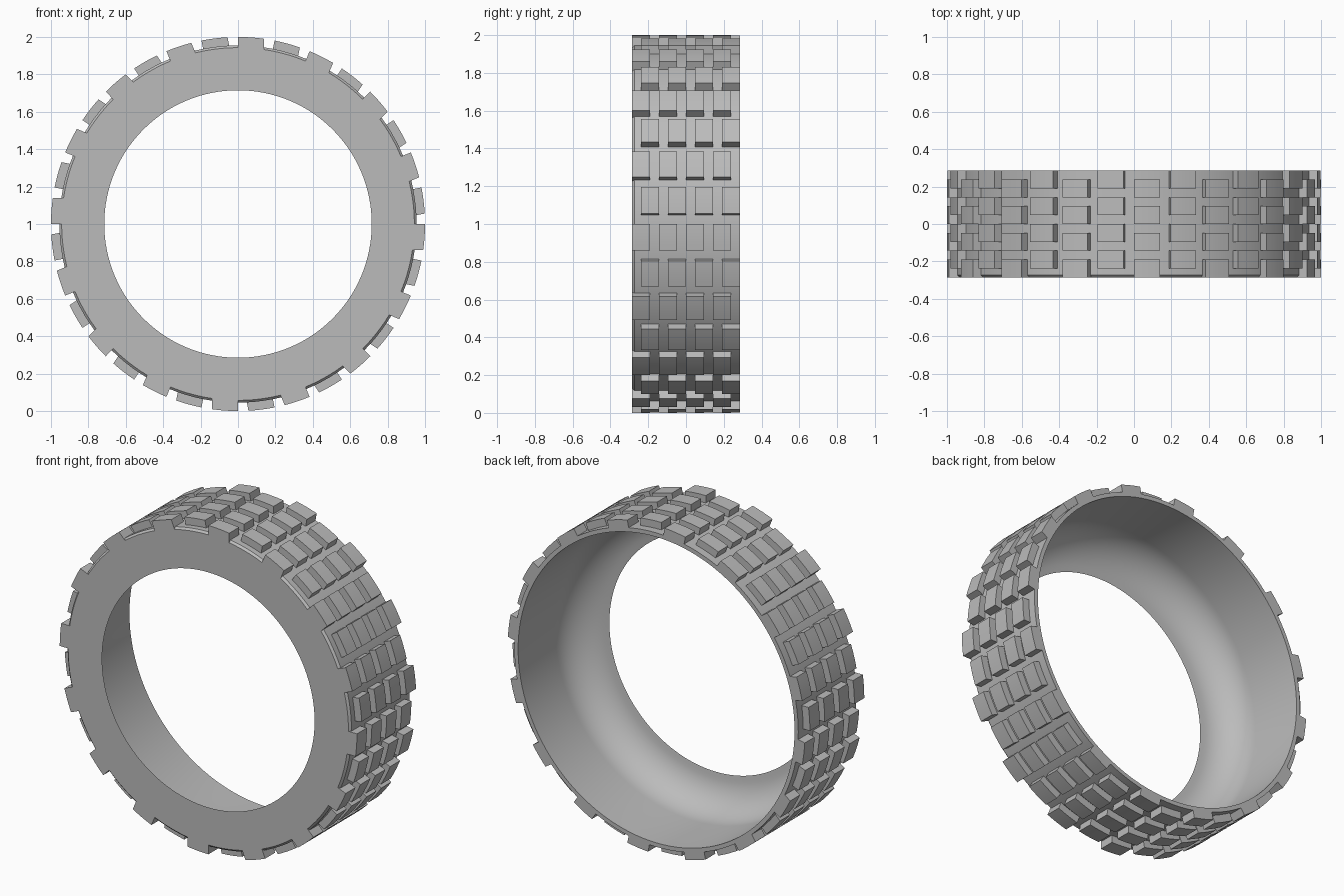
import bpy
import bmesh
from math import sin, cos, pi, radians, sqrt

cube = bpy.data.objects.get("Cube")
if cube:
    bpy.data.objects.remove(cube, do_unlink=True)

HALF = 0.285        # half width of the tyre
SEGMENTS = 128
ROWS = 32
LUGS_PER_ROW = 4

rubber = bpy.data.materials.new("grey_rubber")
rubber.use_nodes = True
grey = (0.5, 0.5, 0.5, 1)
rubber.diffuse_color = grey
rubber.node_tree.nodes["Principled BSDF"].inputs["Base Color"].default_value = grey


def finish(name, bm):
    """Turn a bmesh into a smooth-by-angle object standing on the ground."""
    bmesh.ops.recalc_face_normals(bm, faces=bm.faces)
    mesh = bpy.data.meshes.new(name)
    bm.to_mesh(mesh)
    bm.free()
    mesh.materials.append(rubber)
    obj = bpy.data.objects.new(name, mesh)
    bpy.context.collection.objects.link(obj)
    obj.location.z = 1
    bpy.ops.object.select_all(action='DESELECT')
    obj.select_set(True)
    bpy.context.view_layer.objects.active = obj
    bpy.ops.object.shade_smooth_by_angle(angle=radians(30))
    return obj


# Tyre body: closed (radius, y) profile with a rounded inside, open at the back
hole, inner, outer = 0.715, 0.93, 0.955
bend = inner - hole
profile = [(hole, -HALF), (0.943, -HALF), (outer, -HALF + 0.012),
           (outer, HALF), (inner, HALF)]
for i in range(16):
    a = pi / 2 * i / 16
    profile.append((hole + bend * cos(a), -HALF + bend * (1 - sin(a)) + 0.002))

bm = bmesh.new()
rings = []
for s in range(SEGMENTS):
    t = 2 * pi * s / SEGMENTS
    rings.append([bm.verts.new((r * cos(t), y, r * sin(t))) for r, y in profile])
for s, ring in enumerate(rings):
    following = rings[(s + 1) % SEGMENTS]
    for i in range(len(profile)):
        j = (i + 1) % len(profile)
        bm.faces.new((ring[i], ring[j], following[j], following[i]))
finish("tyre_body", bm)

# Tread lugs: parallel-sided blocks with a curved top, staggered in alternate rows
length, width, pitch = 0.14, 0.095, 0.1425
steps = 4
section = [(length, 0.93), (0, 0.93)]
for i in range(steps + 1):
    u = length * i / steps
    section.append((u, sqrt(1 - u * u)))

bm = bmesh.new()
for row in range(ROWS):
    t = 2 * pi * row / ROWS
    for k in range(LUGS_PER_ROW):
        y0 = -HALF + pitch * k + (row % 2) * width / 2
        sides = []
        for y in (y0, y0 + width):
            sides.append([bm.verts.new((v * cos(t) + u * sin(t), y,
                                        v * sin(t) - u * cos(t)))
                          for u, v in section])
        front, back = sides
        bm.faces.new(front)
        bm.faces.new(back[::-1])
        for i in range(len(section)):
            j = (i + 1) % len(section)
            bm.faces.new((front[i], back[i], back[j], front[j]))
finish("tread_lugs", bm)
